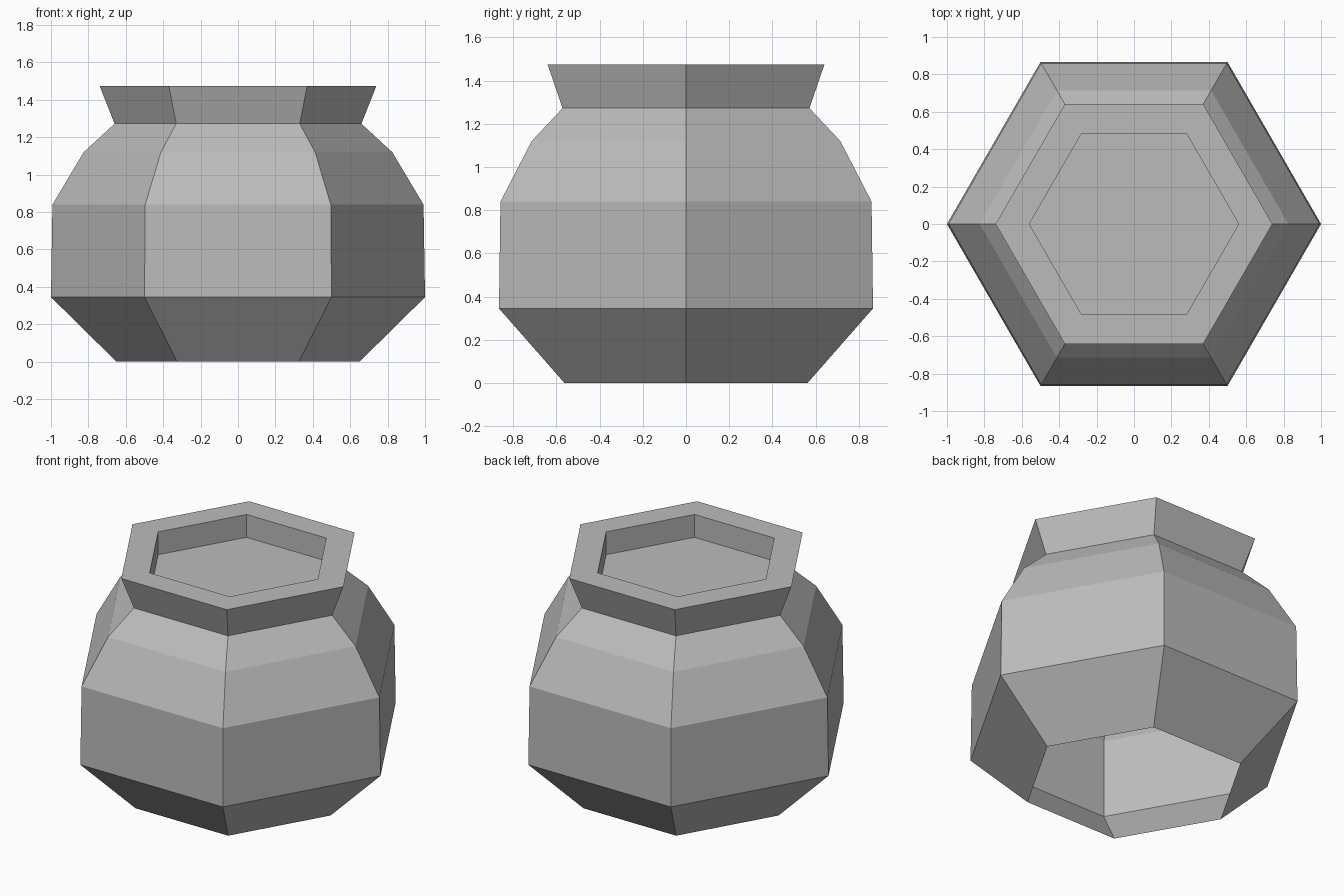
import bpy
import bmesh
from math import cos, sin, tau

cube = bpy.data.objects.get("Cube")
if cube:
    bpy.data.objects.remove(cube, do_unlink=True)

SIDES = 6

# Single flat colour
clay = bpy.data.materials.new("grey_clay")
clay.use_nodes = True
colour = (0.5, 0.5, 0.5, 1)
clay.diffuse_color = colour
clay.node_tree.nodes["Principled BSDF"].inputs["Base Color"].default_value = colour


def lathe(name, profile, cap_end=False):
    """Sweep (radius, height) points around z into a flat-faced open shell."""
    bm = bmesh.new()
    rings = [[bm.verts.new((r * cos(tau * i / SIDES), r * sin(tau * i / SIDES), z))
              for i in range(SIDES)] for r, z in profile]
    for low, high in zip(rings, rings[1:]):
        for i in range(SIDES):
            j = (i + 1) % SIDES
            bm.faces.new((low[i], low[j], high[j], high[i]))
    if cap_end:
        bm.faces.new(rings[-1])
    mesh = bpy.data.meshes.new(name)
    bm.to_mesh(mesh)
    bm.free()
    mesh.materials.append(clay)
    obj = bpy.data.objects.new(name, mesh)
    bpy.context.collection.objects.link(obj)
    return obj


# Hollow body, open underneath
lathe("pot_body", [(0.65, 0), (1.0, 0.345), (0.992, 0.84), (0.825, 1.12), (0.66, 1.272)])

# Flared collar, flat rim and shallow recessed floor
lathe("pot_collar", [(0.66, 1.272), (0.74, 1.475), (0.56, 1.475), (0.56, 1.33)], cap_end=True)
